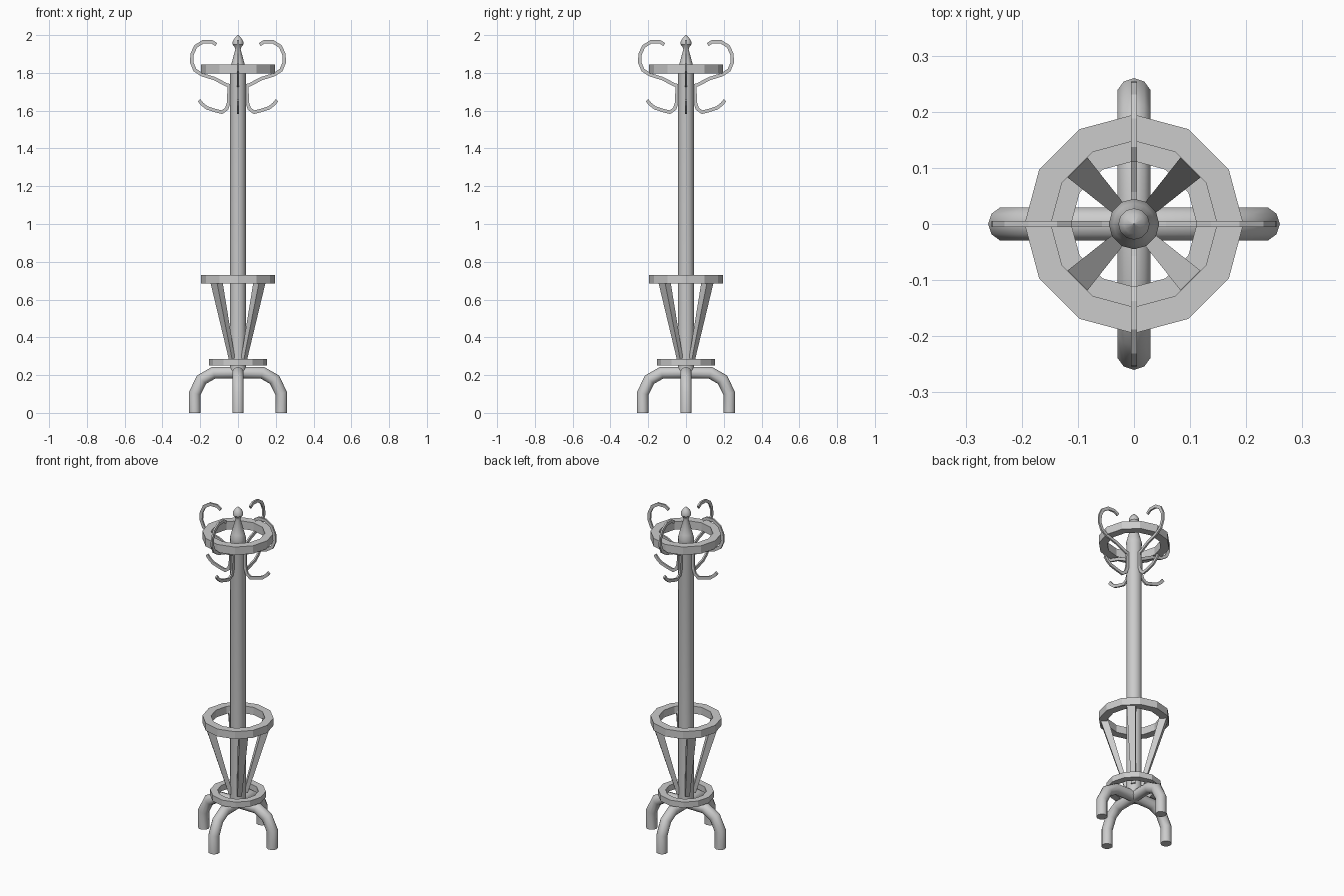
import bpy, bmesh, math
from mathutils import Vector, Matrix

if "Cube" in bpy.data.objects:
    bpy.data.objects.remove(bpy.data.objects["Cube"])


def finish(name, bm, angle=None):
    bmesh.ops.recalc_face_normals(bm, faces=bm.faces)
    me = bpy.data.meshes.new(name)
    bm.to_mesh(me)
    bm.free()
    ob = bpy.data.objects.new(name, me)
    bpy.context.collection.objects.link(ob)
    if angle:
        bpy.ops.object.select_all(action='DESELECT')
        ob.select_set(True)
        bpy.context.view_layer.objects.active = ob
        bpy.ops.object.shade_smooth_by_angle(angle=math.radians(angle))
    return ob


def loft(name, rings, turn=0, closed=False, angle=None):
    """Skin a list of equal-length point rings, capped unless closed."""
    bm = bmesh.new()
    rot = Matrix.Rotation(turn, 3, 'Z')
    vs = [[bm.verts.new(rot @ Vector(p)) for p in r] for r in rings]
    n = len(vs[0])
    pairs = list(zip(vs, vs[1:])) + ([(vs[-1], vs[0])] if closed else [])
    for a, b in pairs:
        for i in range(n):
            j = (i + 1) % n
            bm.faces.new((a[i], a[j], b[j], b[i]))
    if not closed:
        bm.faces.new(vs[0])
        bm.faces.new(vs[-1])
    return finish(name, bm, angle)


def lathe(name, profile, sides, closed=False, angle=None):
    rings = [[(r * math.cos(2 * math.pi * i / sides),
               r * math.sin(2 * math.pi * i / sides), z) for i in range(sides)]
             for r, z in profile]
    return loft(name, rings, closed=closed, angle=angle)


def sweep(name, path, section, turn, angle=None):
    """Sweep a section along a path in the xz plane with mitred corners."""
    pts = [Vector(p) for p in path]
    rings = []
    for i, p in enumerate(pts):
        d0 = (p - pts[i - 1]).normalized() if i else (pts[1] - p).normalized()
        d1 = (pts[i + 1] - p).normalized() if i < len(pts) - 1 else d0
        t = (d0 + d1).normalized()
        n = Vector((-t.y, t.x)) / max(0.6, t.dot(d0))
        rings.append([(p.x + n.x * a, b, p.y + n.y * a) for a, b in section])
    return loft(name, rings, turn, angle=angle)


# Central pole with cone and finial
lathe("pole", [(0.043, 0.2), (0.043, 1.80), (0.045, 1.81), (0.037, 1.84),
               (0.014, 1.925), (0.018, 1.937), (0.028, 1.95), (0.028, 1.967),
               (0.018, 1.983), (0.001, 2.0)], 12, angle=35)

# Three twelve-sided hoops
for name, ro, ri, z0, z1 in (("base_ring", 0.153, 0.112, 0.25, 0.285),
                             ("umbrella_ring", 0.195, 0.148, 0.685, 0.73),
                             ("top_ring", 0.195, 0.148, 1.797, 1.845)):
    lathe(name, [(ro, z0), (ro, z1), (ri, z1), (ri, z0)], 12, closed=True)

tube = [(0.031 * math.cos(math.pi * i / 5), 0.031 * math.sin(math.pi * i / 5))
        for i in range(10)]
strip = [(-0.009, -0.005), (0.009, -0.005), (0.009, 0.005), (-0.009, 0.005)]
leg = [(0, 0.213), (0.13, 0.212), (0.193, 0.176), (0.229, 0.103), (0.229, 0)]
upper = [(0.035, 1.73), (0.06, 1.736), (0.125, 1.77), (0.19, 1.79),
         (0.228, 1.815), (0.245, 1.855), (0.243, 1.90), (0.224, 1.94),
         (0.185, 1.965), (0.14, 1.966), (0.115, 1.95)]
lower = [(0.046, 1.735), (0.05, 1.64), (0.06, 1.61), (0.085, 1.592),
         (0.125, 1.602), (0.165, 1.615), (0.19, 1.635), (0.206, 1.655)]


def bar(r0, r1, w, z):
    return [(r0, -w, z), (r1, -w, z), (r1, w, z), (r0, w, z)]


# Legs, coat hooks and tapered slats repeated around the pole
for k in range(4):
    a = k * math.pi / 2
    sweep(f"leg_{k + 1}", leg, tube, a, angle=40)
    sweep(f"upper_hook_{k + 1}", upper, strip, a)
    sweep(f"lower_hook_{k + 1}", lower, strip, a)
    loft(f"slat_{k + 1}", [bar(0.03, 0.052, 0.012, 0.27),
                           bar(0.142, 0.185, 0.025, 0.70)], a + math.pi / 4)
